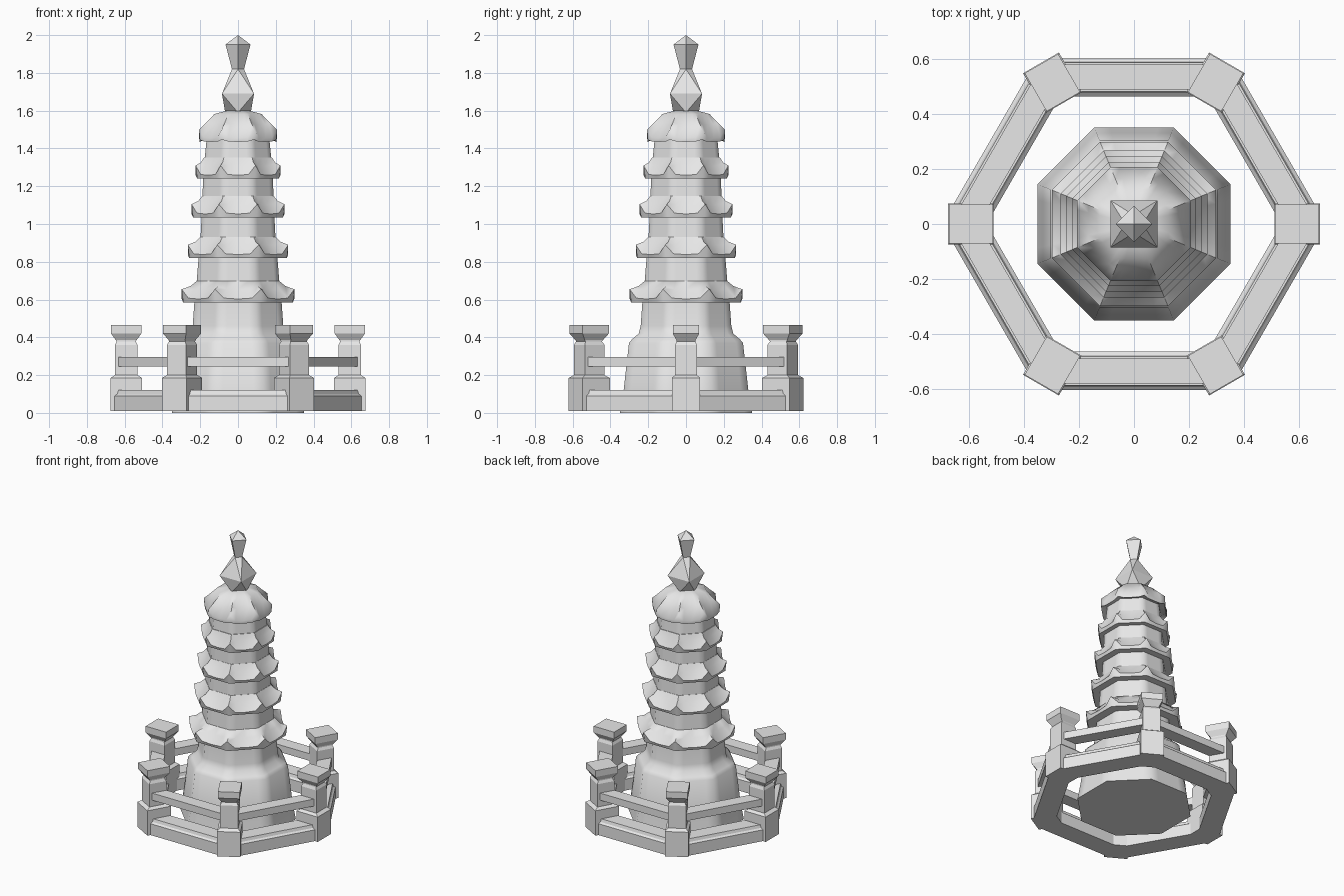
import bpy, bmesh, math
from mathutils import Matrix, Vector

old = bpy.data.objects.get("Cube")
if old:
    bpy.data.objects.remove(old, do_unlink=True)

stone = bpy.data.materials.new("grey stone")
stone.use_nodes = True
stone.diffuse_color = (0.8, 0.8, 0.8, 1)
stone.node_tree.nodes["Principled BSDF"].inputs["Base Color"].default_value = (0.8, 0.8, 0.8, 1)


def finish(name, bm, smooth=None):
    bmesh.ops.recalc_face_normals(bm, faces=bm.faces)
    mesh = bpy.data.meshes.new(name)
    bm.to_mesh(mesh)
    bm.free()
    mesh.materials.append(stone)
    ob = bpy.data.objects.new(name, mesh)
    bpy.context.collection.objects.link(ob)
    if smooth:
        bpy.ops.object.select_all(action='DESELECT')
        ob.select_set(True)
        bpy.context.view_layer.objects.active = ob
        bpy.ops.object.shade_smooth_by_angle(angle=math.radians(smooth))
    return ob


def loft(name, rings, smooth=None, matrix=Matrix()):
    """Bridge equal-length rings of points and cap both ends."""
    bm = bmesh.new()
    loops = [[bm.verts.new(matrix @ Vector(p)) for p in ring] for ring in rings]
    n = len(loops[0])
    for a, b in zip(loops, loops[1:]):
        for i in range(n):
            j = (i + 1) % n
            bm.faces.new((a[i], a[j], b[j], b[i]))
    bm.faces.new(loops[0])
    bm.faces.new(loops[-1])
    return finish(name, bm, smooth)


def octagon(apothem, z, lift=0):
    """Octagon ring with extra points on each side; corners rise by lift."""
    ring = []
    half = apothem * math.tan(math.pi / 8)
    for side in range(8):
        turn = Matrix.Rotation(side * math.pi / 4, 3, 'Z')
        for t in (-1, -0.6, 0, 0.6):
            rise = lift if t == -1 else lift * 0.15 * abs(t)
            ring.append(turn @ Vector((apothem, t * half, z + rise)))
    return ring


def rectangle(hx, hy, z):
    return [(-hx, -hy, z), (hx, -hy, z), (hx, hy, z), (-hx, hy, z)]


# Bell-shaped base storey
base = [(0.35, 0), (0.33, 0.12), (0.302, 0.37), (0.285, 0.39), (0.25, 0.42), (0.24, 0.46), (0.23, 0.6)]
loft("tower_base", [octagon(a, z) for a, z in base], 50)

# Storeys: wall foot, wall foot height, wall head, wall head height
for i, (a, z, b, top) in enumerate([(0.22, 0.68, 0.208, 0.83), (0.20, 0.9, 0.192, 1.05),
                                    (0.19, 1.11, 0.184, 1.25), (0.18, 1.31, 0.165, 1.46)]):
    loft(f"storey_{i + 2}", [octagon(a, z), octagon(b, top)], 50)

# Eave roofs with upturned corners: eave size, eave height, neck size
for i, (a, z, neck) in enumerate([(0.29, 0.585, 0.22), (0.258, 0.82, 0.20),
                                  (0.238, 1.035, 0.19), (0.216, 1.24, 0.18)]):
    mid = neck + (a - neck) * 0.45
    loft(f"eave_roof_{i + 1}", [octagon(neck - 0.01, z), octagon(a, z), octagon(a + 0.008, z + 0.018, 0.052),
                                octagon(mid, z + 0.068, 0.018), octagon(neck, z + 0.112)], 50)

# Crowning roof
loft("top_roof", [octagon(0.15, 1.455), octagon(0.203, 1.435, 0.012), octagon(0.206, 1.455, 0.045),
                  octagon(0.165, 1.525, 0.015), octagon(0.125, 1.582), octagon(0.06, 1.6)], 50)

# Faceted finial: alternating square rings joined by triangles
bm = bmesh.new()
previous = None
for k, (r, z) in enumerate([(0.068, 1.59), (0.12, 1.69), (0.032, 1.82), (0.066, 1.95)]):
    spin = (k % 2) * math.pi / 4
    if k == 3:
        spin = 0
    ring = [bm.verts.new((r * math.cos(spin + q * math.pi / 2), r * math.sin(spin + q * math.pi / 2), z))
            for q in range(4)]
    if previous is None:
        bm.faces.new(ring)
    else:
        for q in range(4):
            n = (q + 1) % 4
            if k == 1:
                bm.faces.new((previous[q], previous[n], ring[q]))
                bm.faces.new((previous[n], ring[n], ring[q]))
            elif k == 2:
                bm.faces.new((previous[q], ring[n], ring[q]))
                bm.faces.new((previous[q], previous[n], ring[n]))
            else:
                bm.faces.new((previous[q], previous[n], ring[n]))
                bm.faces.new((previous[q], ring[n], ring[q]))
    previous = ring
tip = bm.verts.new((0, 0, 2))
for q in range(4):
    bm.faces.new((previous[q], previous[(q + 1) % 4], tip))
finish("finial", bm)

# Hexagonal balustrade
post = [(0.083, 0.075, 0.01), (0.083, 0.075, 0.185), (0.06, 0.058, 0.2), (0.06, 0.058, 0.36),
        (0.05, 0.05, 0.378), (0.055, 0.05, 0.385), (0.08, 0.07, 0.42), (0.08, 0.07, 0.465)]
plinth = [(0.07, 0.01), (0.07, 0.09), (0.058, 0.1), (0.052, 0.12)]
rail = [(0.045, 0.245), (0.045, 0.295)]
for k in range(6):
    turn = Matrix.Rotation(k * math.pi / 3, 4, 'Z')
    loft(f"fence_post_{k + 1}", [rectangle(*p) for p in post], None, turn @ Matrix.Translation((0.592, 0, 0)))
    side = Matrix.Rotation((k + 0.5) * math.pi / 3, 4, 'Z') @ Matrix.Translation((0.533, 0, 0))
    loft(f"fence_plinth_{k + 1}", [rectangle(w, 0.27, z) for w, z in plinth], None, side)
    loft(f"fence_rail_{k + 1}", [rectangle(w, 0.28, z) for w, z in rail], None, side)
